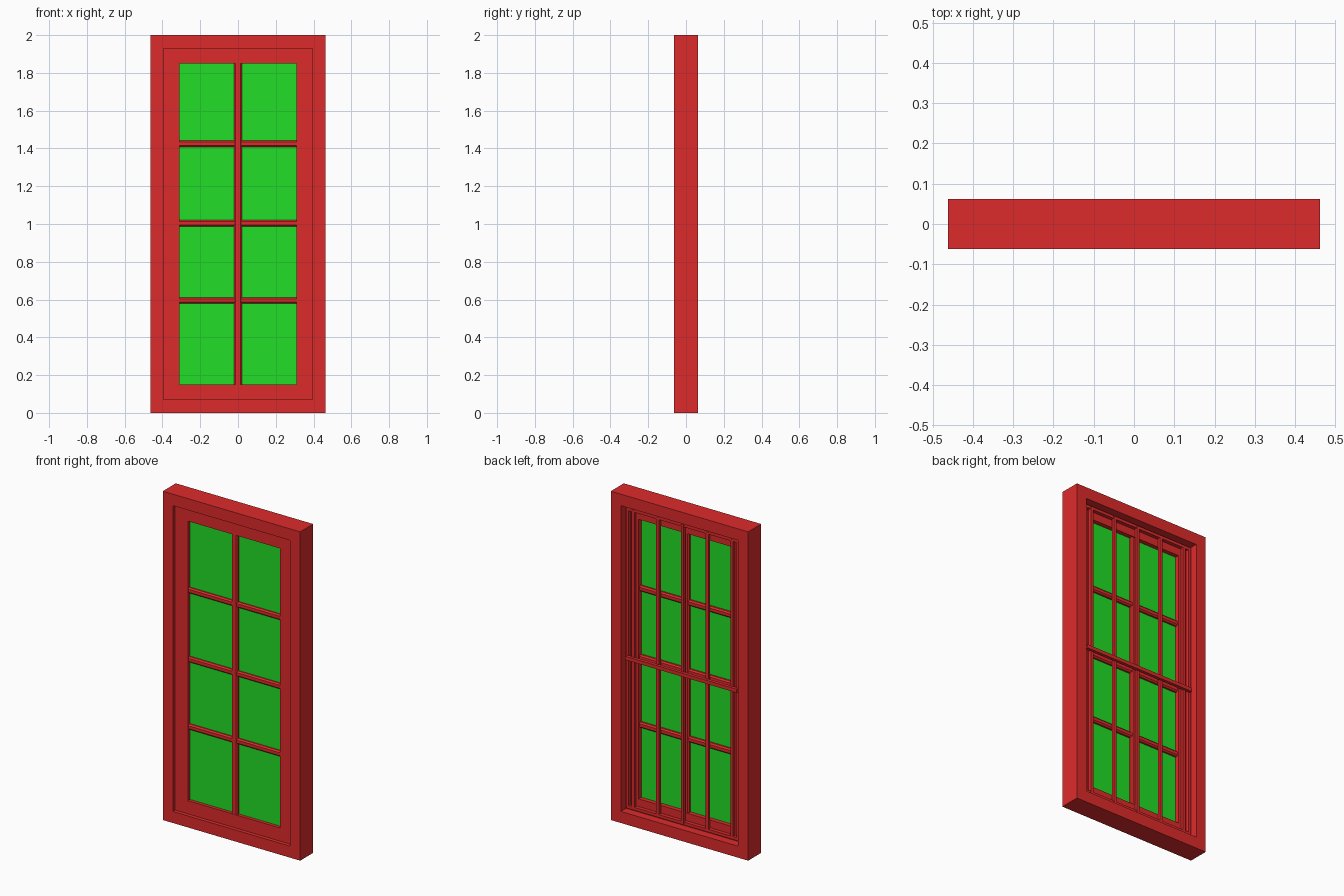
import bpy, bmesh

if "Cube" in bpy.data.objects:
    bpy.data.objects.remove(bpy.data.objects["Cube"])

def material(name, color):
    m = bpy.data.materials.new(name)
    m.diffuse_color = color
    m.use_nodes = True
    m.node_tree.nodes["Principled BSDF"].inputs["Base Color"].default_value = m.diffuse_color
    return m

RED = material("painted_red", (0.73, 0.024, 0.024, 1))
GREEN = material("pane_green", (0.016, 0.73, 0.02, 1))

def add_object(name, bm, mat):
    bmesh.ops.recalc_face_normals(bm, faces=bm.faces)
    me = bpy.data.meshes.new(name)
    bm.to_mesh(me)
    bm.free()
    me.materials.append(mat)
    ob = bpy.data.objects.new(name, me)
    bpy.context.collection.objects.link(ob)
    return ob

def box(name, x, y, z, mat=RED, bevel=0):
    """Box from (min, max) ranges, optionally chamfered."""
    bm = bmesh.new()
    bmesh.ops.create_cube(bm, size=1)
    for v in bm.verts:
        v.co = [r[0] + (c + 0.5) * (r[1] - r[0]) for c, r in zip(v.co, (x, y, z))]
    ob = add_object(name, bm, mat)
    if bevel:
        mod = ob.modifiers.new("chamfer", 'BEVEL')
        mod.width = bevel
        mod.segments = 1
    return ob

def ring(name, outer, inner, y):
    """Mitred rectangular frame; outer and inner are (half width, half height) about z = 1."""
    bm = bmesh.new()
    corners = [(-1, -1), (1, -1), (1, 1), (-1, 1)]
    section = [(outer, y[0]), (inner, y[0]), (inner, y[1]), (outer, y[1])]
    loops = [[bm.verts.new((sx * h[0], d, 1 + sz * h[1])) for h, d in section]
             for sx, sz in corners]
    for i in range(4):
        a, b = loops[i], loops[(i + 1) % 4]
        for j in range(4):
            k = (j + 1) % 4
            bm.faces.new((a[j], a[k], b[k], b[j]))
    return add_object(name, bm, RED)

# Outer frame and recessed sash
ring("outer_frame", (0.4625, 1.0), (0.395, 0.93), (-0.0625, 0.0625))
ring("sash", (0.395, 0.93), (0.31, 0.85), (-0.04, 0.012))

# Glass sheet
box("glass", (-0.315, 0.315), (-0.02, -0.014), (0.145, 1.855), GREEN)

# Glazing bars
box("glazing_bar_vertical", (-0.021, 0.021), (-0.037, 0.006), (0.14, 1.86), bevel=0.008)
for i, z in enumerate((0.595, 1.005, 1.425)):
    box(f"glazing_bar_horizontal_{i}", (-0.32, 0.32), (-0.035, 0.004),
        (z - 0.017, z + 0.017), bevel=0.008)

# Guard grille on the back: rim, upright bars and a cross rail
ring("guard_rim", (0.38, 0.915), (0.362, 0.897), (0.012, 0.034))
for i in range(-2, 3):
    x = i * 0.166
    box(f"guard_bar_{i + 2}", (x - 0.009, x + 0.009), (0.018, 0.036), (0.09, 1.91))
box("guard_cross_rail", (-0.375, 0.375), (0.03, 0.05), (0.993, 1.015))
